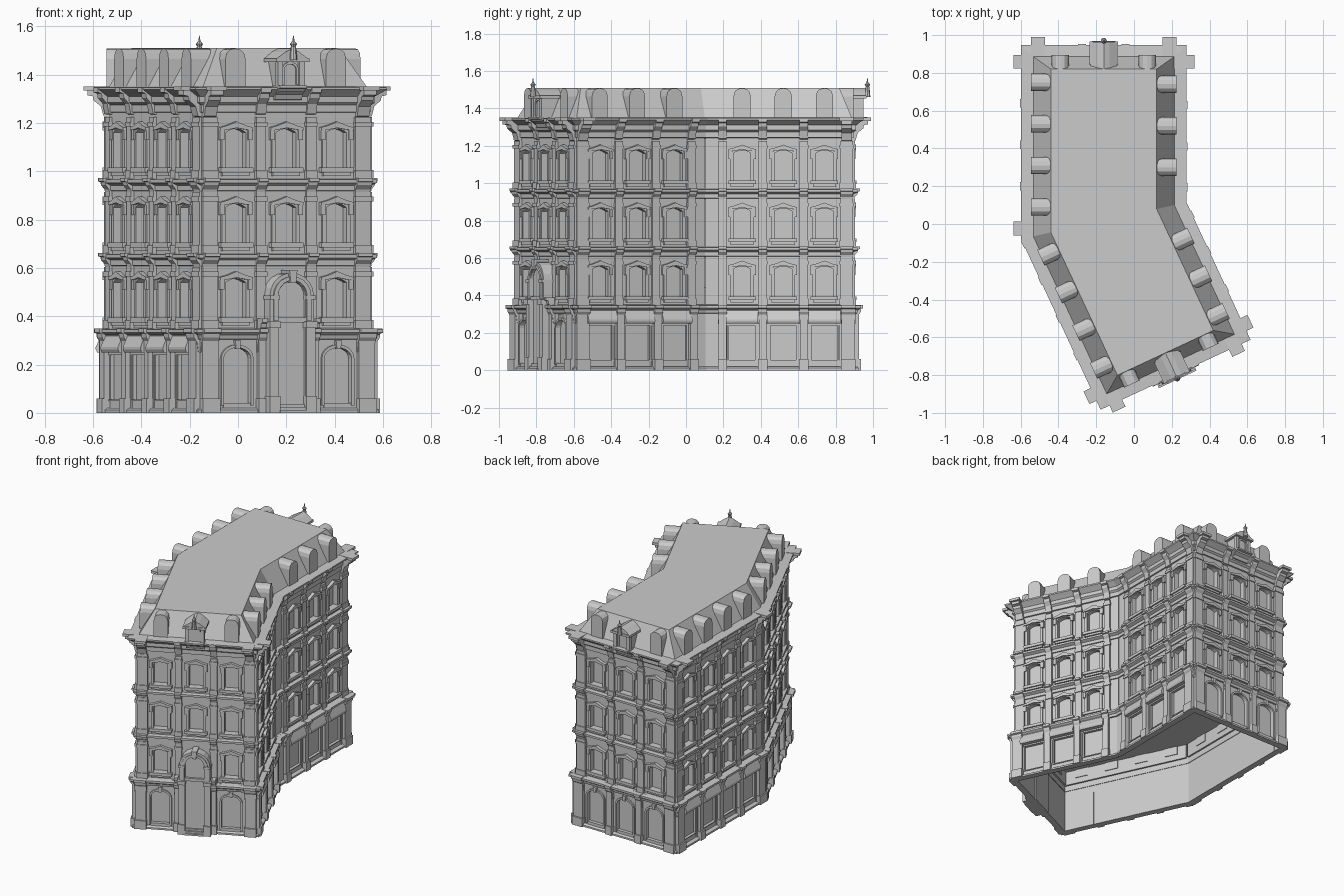
import bpy, bmesh, math
from mathutils import Vector

if "Cube" in bpy.data.objects:
    bpy.data.objects.remove(bpy.data.objects["Cube"])

# Footprint, counter-clockwise: FL, FR, right bend, BR, BL, left bend
FOOT = [Vector(p) for p in [(-.156, -.926), (.56, -.592), (.235, .105),
                            (.235, .905), (-.555, .905), (-.555, -.07)]]
N = len(FOOT)
W = -.017                                     # upper wall plane, set back from the footprint
CEIL = .44                                    # ceiling of the hollow street level
parts = {}


def bm_for(name):
    return parts.setdefault(name, bmesh.new())


class Facade:
    """Local frame on one wall: u along it, d outward, z up."""
    def __init__(self, i):
        self.o = FOOT[i]
        v = FOOT[(i + 1) % N] - self.o
        self.L = v.length
        self.t = v.normalized()
        self.n = Vector((self.t.y, -self.t.x))
        self.base = 0

    def pt(self, u, d, z):
        p = self.o + self.t * u + self.n * (d + self.base)
        return (p.x, p.y, z)

    def solid(self, name, a, b):
        bm = bm_for(name)
        va = [bm.verts.new(self.pt(*p)) for p in a]
        vb = [bm.verts.new(self.pt(*p)) for p in b]
        bm.faces.new(va)
        bm.faces.new(vb[::-1])
        for k in range(len(a)):
            j = (k + 1) % len(a)
            bm.faces.new((va[k], vb[k], vb[j], va[j]))

    def plate(self, name, prof, d0, d1):      # (u,z) outline pushed outward
        self.solid(name, [(u, d0, z) for u, z in prof], [(u, d1, z) for u, z in prof])

    def side(self, name, prof, u0, u1):       # (d,z) outline run along the wall
        self.solid(name, [(u0, d, z) for d, z in prof], [(u1, d, z) for d, z in prof])

    def box(self, name, u0, u1, z0, z1, d0, d1):
        if u1 - u0 > .001:
            self.plate(name, [(u0, z0), (u1, z0), (u1, z1), (u0, z1)], d0, d1)

    def bracket(self, name, u, hw, z0, z1, d):
        h = z1 - z0
        self.side(name, [(0, z0), (d * .22, z0 + h * .03), (d * .35, z0 + h * .4), (d * .7, z0 + h * .62),
                         (d * .75, z0 + h * .78), (d, z0 + h * .82), (d, z1), (0, z1)], u - hw, u + hw)


def arc(c, hw, zs, rise, n=10):
    out = []
    for k in range(n + 1):
        x = -math.cos(math.pi * k / n)
        y = 1 - x * x
        out.append((c + hw * x, zs + rise * (math.sqrt(max(y, 0)) if rise > hw * .6 else y)))
    return out


def surround(c, ho, hi, z0, zs, ro, ri):
    return ([(c - ho, z0)] + arc(c, ho, zs, ro) + [(c + ho, z0), (c + hi, z0)]
            + arc(c, hi, zs, ri)[::-1] + [(c - hi, z0)])


def loop(off):
    """Mitred offset of the footprint; one value or one per edge."""
    offs = off if isinstance(off, list) else [off] * N
    res = []
    for i in range(N):
        a, b = F[i - 1], F[i]
        det = a.n.x * b.n.y - a.n.y * b.n.x
        p, q = offs[i - 1], offs[i]
        res.append(FOOT[i] + Vector(((p * b.n.y - q * a.n.y) / det, (a.n.x * q - b.n.x * p) / det)))
    return res


def sweep(name, prof, closed=True, caps=False):
    bm = bm_for(name)
    rings = [[bm.verts.new((p.x, p.y, z)) for p in loop(o)] for o, z in prof]
    pairs = list(zip(rings, rings[1:])) + ([(rings[-1], rings[0])] if closed else [])
    for a, b in pairs:
        for i in range(N):
            j = (i + 1) % N
            bm.faces.new((a[i], a[j], b[j], b[i]))
    if caps:
        bm.faces.new(rings[0][::-1])
        bm.faces.new(rings[-1])


def cone(name, x, y, z0, z1, r0, r1):
    bm = bm_for(name)
    r = bmesh.ops.create_cone(bm, cap_ends=True, segments=8, radius1=r0, radius2=r1, depth=z1 - z0)
    bmesh.ops.translate(bm, verts=r['verts'], vec=(x, y, (z0 + z1) / 2))


F = [Facade(i) for i in range(N)]
K = .0375                                     # corner pier centre
BAYS = [[.165, .395, .625], [.15, .37, .59], [.195, .415, .635],
        [.165, .395, .625], [.155, .375, .595, .815], [.125, .345, .565, .785]]
CORNERS = [[K, F[0].L - K], [K], [F[2].L - K], [K, F[3].L - K], [K, F[4].L - K], [F[5].L - K]]
ENDS = [[], [.69], [.09], [], [], [.022]]

# Core, hollow at street level, and mansard roof
sweep('wall_core', [(W - .025, CEIL), (W - .025, 1.34)], False, True)
e, s = -.085, -.115
sweep('mansard_roof', [(-.012, 1.335), ([e, s, s, e, s, s], 1.51)], False, True)
# Horizontal mouldings
sweep('plinth', [(-.01, 0), (.018, 0), (.018, .012), (.006, .02), (-.01, .02)])
sweep('ground_cornice', [(-.03, .3), (.01, .305), (.014, .322), (.03, .332), (.03, .346), (-.03, .352)])
for zt in (.66, .97):
    sweep('string_course', [(-.03, zt - .055), (-.01, zt - .05), (-.01, zt - .028), (.012, zt - .018),
                            (.012, zt - .004), (-.03, zt)])
sweep('main_cornice', [(-.03, 1.24), (-.008, 1.245), (-.008, 1.275), (.005, 1.285), (.005, 1.31), (.025, 1.325),
                       (.043, 1.338), (.043, 1.348), (-.03, 1.352)])


def window(f, c, z0, ztop):
    hw, sill, spring, rise = .046, z0 + .045, z0 + .19, .016
    f.box('window_glass', c - hw, c + hw, z0 + .03, z0 + .22, -.03, -.024)
    f.box('wall_facing', c - hw, c + hw, z0 - .01, sill, -.025, 0)
    f.plate('wall_facing', [(c - hw, ztop)] + arc(c, hw, spring, rise) + [(c + hw, ztop)], -.025, 0)
    f.plate('window_surround', surround(c, .064, hw, sill, spring, .034, rise), -.002, .011)
    f.box('window_sill', c - .074, c + .074, sill - .02, sill, -.02, .024)
    f.box('window_sill', c - .062, c + .062, sill - .034, sill - .02, 0, .014)
    for m in (-1, 1):
        f.box('window_ears', c + m * .064 - .01, c + m * .064 + .01, spring - .03, spring + .012, 0, .017)
    # Flat-ended label hood with a peaked middle
    f.plate('window_hood', [(c - .074, spring + .01), (c - .04, spring + .013), (c, spring + .02),
                            (c + .04, spring + .013), (c + .074, spring + .01), (c + .074, spring + .022),
                            (c + .042, spring + .03), (c, spring + .046), (c - .042, spring + .03),
                            (c - .074, spring + .022)], -.002, .022)


def arched_ground(f, c):
    hw = .062
    f.plate('ground_facing', [(c - hw, .33)] + arc(c, hw, .225, .045) + [(c + hw, .33)], -.025, 0)
    f.plate('ground_surround', surround(c, .074, hw, .03, .225, .058, .045), -.002, .01)
    f.box('ground_glazing', c - hw, c + hw, 0, .28, -.026, -.02)
    f.box('ground_sill', c - hw, c + hw, 0, .04, -.02, .004)
    f.plate('keystone', [(c - .009, .265), (c + .009, .265), (c + .013, .3), (c - .013, .3)], 0, .018)


def shopfront(f, c):
    hw = .08
    f.box('ground_facing', c - hw, c + hw, .24, .33, -.025, 0)
    f.box('ground_glazing', c - hw, c + hw, 0, .25, -.026, -.02)
    f.box('stall_riser', c - hw, c + hw, 0, .05, -.02, -.006)
    f.box('stall_riser', c - hw, c + hw, .05, .056, -.02, 0)
    for m in (-.074, .074):
        f.box('shop_mullions', c + m - .005, c + m + .005, .05, .24, -.022, -.004)
    f.side('shop_fascia', [(0, .25), (.028, .25), (.034, .262), (.034, .272), (.008, .33), (0, .33)],
           c - .086, c + .086)


def dormer(f, c):
    hw = .046
    f.plate('dormer', [(c - hw, 1.335), (c - hw, 1.465), (c - hw * .85, 1.49), (c - hw * .5, 1.504), (c, 1.508),
                       (c + hw * .5, 1.504), (c + hw * .85, 1.49), (c + hw, 1.465), (c + hw, 1.335)], -.112, -.01)


def grand_dormer(f, c):
    f.box('grand_dormer', c - .055, c + .055, 1.335, 1.465, -.1, .03)
    f.bracket('grand_dormer_base', c, .062, 1.295, 1.355, .065)
    for m in (-1, 1):
        f.box('grand_dormer_pilaster', c + m * .05 - .012, c + m * .05 + .012, 1.35, 1.455, .02, .045)
    f.plate('grand_dormer_trim', surround(c, .036, .026, 1.36, 1.425, .028, .018), .025, .037)
    f.box('grand_dormer_cornice', c - .075, c + .075, 1.452, 1.468, -.06, .06)
    f.plate('grand_dormer_gable', [(c - .07, 1.468), (c + .07, 1.468), (c + .03, 1.495), (c, 1.508),
                                   (c - .03, 1.495)], -.1, .055)
    x, y, _ = f.pt(c, .065, 0)
    for z0, z1, a, b in ((1.46, 1.515, .016, .011), (1.515, 1.527, .008, .015),
                         (1.527, 1.538, .015, .006), (1.538, 1.562, .005, .001)):
        cone('finial', x, y, z0, z1, a, b)


def portal(f, c):
    f.box('portal_backing', c - .07, c + .07, 0, .5, -.02, .034)
    f.plate('portal_backing', [(c - .062, .45)] + arc(c, .062, .485, .062) + [(c + .062, .45)], -.04, .034)
    f.plate('portal_arch', surround(c, .1, .062, .0, .485, .095, .06), -.03, .05)
    f.plate('portal_arch_moulding', surround(c, .085, .066, .38, .485, .08, .064), .045, .058)
    f.plate('keystone', [(c - .012, .54), (c + .012, .54), (c + .018, .592), (c - .018, .592)], -.02, .066)
    f.box('door_transom', c - .062, c + .062, .375, .395, .03, .05)
    for m in (-1, 1):
        f.box('portal_pier', c + m * .084 - .02, c + m * .084 + .02, 0, .37, 0, .058)
        f.box('portal_pier_base', c + m * .084 - .024, c + m * .084 + .024, 0, .07, 0, .066)
        f.box('portal_pier_cap', c + m * .084 - .026, c + m * .084 + .026, .352, .378, -.02, .07)
        f.box('portal_impost', c + m * .082 - .022, c + m * .082 + .022, .47, .486, -.02, .062)
        f.bracket('portal_scroll', c + m * .122, .012, .3, .39, .05)
    for k in range(3):
        f.box('steps', c - .062, c + .062, 0, .036 - .012 * k, 0, .046 + .012 * k)


def pilaster(f, u, z0, corner):
    hw, d = (.034, .016) if corner else (.022, .013)
    f.box('pilaster', u - hw, u + hw, z0, z0 + .255, -.002, d)
    f.box('pilaster_base', u - hw - .003, u + hw + .003, z0 - .005, z0 + .035, 0, d + .006)
    f.box('pilaster_capital', u - hw - .003, u + hw + .003, z0 + .215, z0 + .235, 0, d + .006)
    if z0 < .9:
        f.bracket('string_bracket', u, hw, z0 + .235, z0 + .312, .042)
    elif corner:
        f.bracket('corner_bracket', u, .028, 1.225, 1.335, .085)
        f.box('corner_cap', u - .037, u + .037, 1.334, 1.352, -.02, .084 - W)
    else:
        f.bracket('cornice_bracket', u, hw, 1.235, 1.347, .065)


# Dress every facade
for i, f in enumerate(F):
    end = i in (0, 3)
    bays = BAYS[i]
    piers = [(a + b) / 2 for a, b in zip(bays, bays[1:])] + ENDS[i]
    # Solid wall strips between openings
    for name, hw, z0, z1, base in (('ground_facing', .062 if end else .08, 0, .35, 0),
                                   ('wall_facing', .046, .34, 1.34, W)):
        f.base = base
        edges = [-base * (i != 2)] + [x for c in bays for x in (c - hw, c + hw)] + [f.L + base * (i != 1)]
        for a, b in zip(edges[::2], edges[1::2]):
            f.box(name, a, b, z0, z1, -.025, 0)
    for k, c in enumerate(bays):
        door = i == 0 and k == 1
        f.base = 0
        if door:
            f.box('wall_facing', c - .07, c + .07, 0, .65, -.03, W)
            portal(f, c)
        else:
            (arched_ground if end else shopfront)(f, c)
        (grand_dormer if end and k == 1 else dormer)(f, c)
        f.base = W
        for z0 in (.35, .66, .97):
            if not (door and z0 < .4):
                window(f, c, z0, z0 + .31)
    for u, corner in [(u, False) for u in piers] + [(u, True) for u in CORNERS[i]]:
        f.base = W
        uu = u
        if corner:                            # keep corner piers on the set-back wall
            uu = u - W / 2 if u < .2 else u + W / 2
        for z0 in (.35, .66, .97):
            pilaster(f, uu, z0, corner)
        # Street-level piers
        f.base = 0
        hw = .036 if corner else .021
        f.box('ground_pier', u - hw, u + hw, 0, .31, -.002, .02)
        f.box('ground_pier_base', u - hw - .004, u + hw + .004, 0, .06, 0, .03)
        f.bracket('ground_pier_cap', u, hw + .003, .25, .35, .042)

# Turn the collected geometry into named objects
for name, bm in parts.items():
    bmesh.ops.recalc_face_normals(bm, faces=bm.faces[:])
    me = bpy.data.meshes.new(name)
    bm.to_mesh(me)
    bm.free()
    bpy.context.collection.objects.link(bpy.data.objects.new(name, me))
